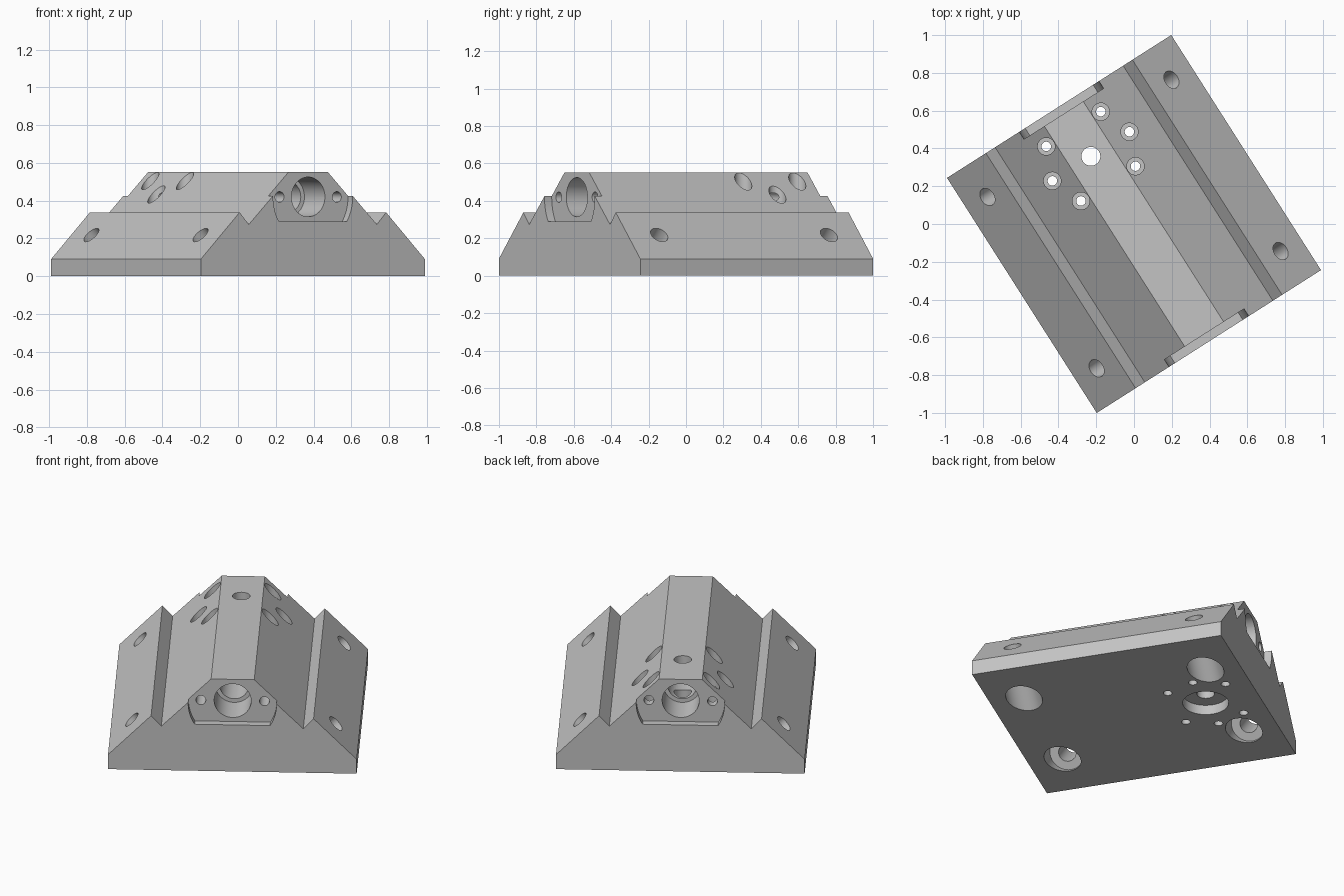
import bpy, bmesh, math
from mathutils import Vector, Matrix

if "Cube" in bpy.data.objects:
    bpy.data.objects.remove(bpy.data.objects["Cube"])

WIDTH, LENGTH = 0.704, 0.738      # half sizes of the base
WALL = 0.692                      # recessed end faces
BORE_Z = 0.42
PORT_Y = 0.425                    # centre of the vertical port

metal = bpy.data.materials.new("light_grey_metal")
metal.use_nodes = True
colour = (0.55, 0.55, 0.55, 1)
metal.diffuse_color = colour
metal.node_tree.nodes["Principled BSDF"].inputs["Base Color"].default_value = colour


def make_object(name, bm):
    bmesh.ops.recalc_face_normals(bm, faces=bm.faces)
    mesh = bpy.data.meshes.new(name)
    bm.to_mesh(mesh)
    bm.free()
    mesh.materials.append(metal)
    obj = bpy.data.objects.new(name, mesh)
    bpy.context.collection.objects.link(obj)
    return obj


def prism(name, half, y0, y1):
    """Mirror a half profile (x, z) and extrude it along y."""
    outline = half + [(-x, z) for x, z in reversed(half)]
    bm = bmesh.new()
    face = bm.faces.new([bm.verts.new((x, y0, z)) for x, z in outline])
    out = bmesh.ops.extrude_face_region(bm, geom=[face])
    moved = [v for v in out["geom"] if isinstance(v, bmesh.types.BMVert)]
    bmesh.ops.translate(bm, verts=moved, vec=(0, y1 - y0, 0))
    return make_object(name, bm)


def rod(start, end, radius):
    """Round cutter between two points."""
    start, end = Vector(start), Vector(end)
    axis = end - start
    turn = axis.to_track_quat('Z', 'Y').to_matrix().to_4x4()
    bm = bmesh.new()
    bmesh.ops.create_cone(bm, cap_ends=True, segments=48, radius1=radius,
                          radius2=radius, depth=axis.length,
                          matrix=Matrix.Translation((start + end) / 2) @ turn)
    return make_object("hole_cutter", bm)


def cut(cutter):
    cutter.hide_render = True
    mod = block.modifiers.new("cut", 'BOOLEAN')
    mod.operation = 'DIFFERENCE'
    mod.solver = 'EXACT'
    mod.object = cutter
    bpy.context.view_layer.objects.active = block
    bpy.ops.object.modifier_apply(modifier=mod.name)
    bpy.data.objects.remove(cutter)


# Grooved wedge block
block = prism("mounting_block",
              [(WIDTH, 0), (WIDTH, 0.09), (0.46, 0.338), (0.402, 0.274), (0.122, 0.553)],
              -LENGTH, LENGTH)

# End pockets with a flat floor and rounded sides
arc = [(0.25 * math.cos(a), BORE_Z - 0.25 * math.sin(a))
       for a in [math.asin(0.52) * i / 8 for i in range(8, -1, -1)]]
pocket = arc + [(0.25, 0.43), (0.4, 0.43), (0.4, 0.7)]
for side in (-1, 1):
    cut(prism("pocket_cutter", pocket, side * WALL, side * 0.9))

# Long bore, wider at both ends, with a small hole on either side
cut(rod((0, -0.9, BORE_Z), (0, 0.9, BORE_Z), 0.082))
for side in (-1, 1):
    cut(rod((0, side * 0.9, BORE_Z), (0, side * 0.49, BORE_Z), 0.105))
    for x in (-0.18, 0.18):
        cut(rod((x, side * 0.9, BORE_Z), (x, side * 0.4, BORE_Z), 0.028))

# Vertical port with a shallow recess below
cut(rod((0, PORT_Y, -0.1), (0, PORT_Y, 0.7), 0.05))
cut(rod((0, PORT_Y, -0.1), (0, PORT_Y, 0.06), 0.13))

# Ring of counterbored screw holes
for angle in (-45, 0, 45, 135, 180, 225):
    a = math.radians(angle)
    x, y = 0.242 * math.cos(a), PORT_Y + 0.242 * math.sin(a)
    cut(rod((x, y, -0.1), (x, y, 0.7), 0.025))
    cut(rod((x, y, 0.22), (x, y, 0.7), 0.046))

# Slanted corner bolt holes, counterbored from below
for sx in (-1, 1):
    for y in (-0.538, 0.538):
        def on_axis(z):
            return (sx * (0.36 + z), y, z)
        cut(rod(on_axis(-0.2), on_axis(0.4), 0.05))
        cut(rod(on_axis(-0.2), on_axis(0.09), 0.1))

# Turn the block on its base and shade the holes smoothly
block.data.transform(Matrix.Rotation(math.radians(32.5), 4, 'Z'))
bpy.ops.object.select_all(action='DESELECT')
block.select_set(True)
bpy.context.view_layer.objects.active = block
bpy.ops.object.shade_smooth_by_angle(angle=math.radians(25))
